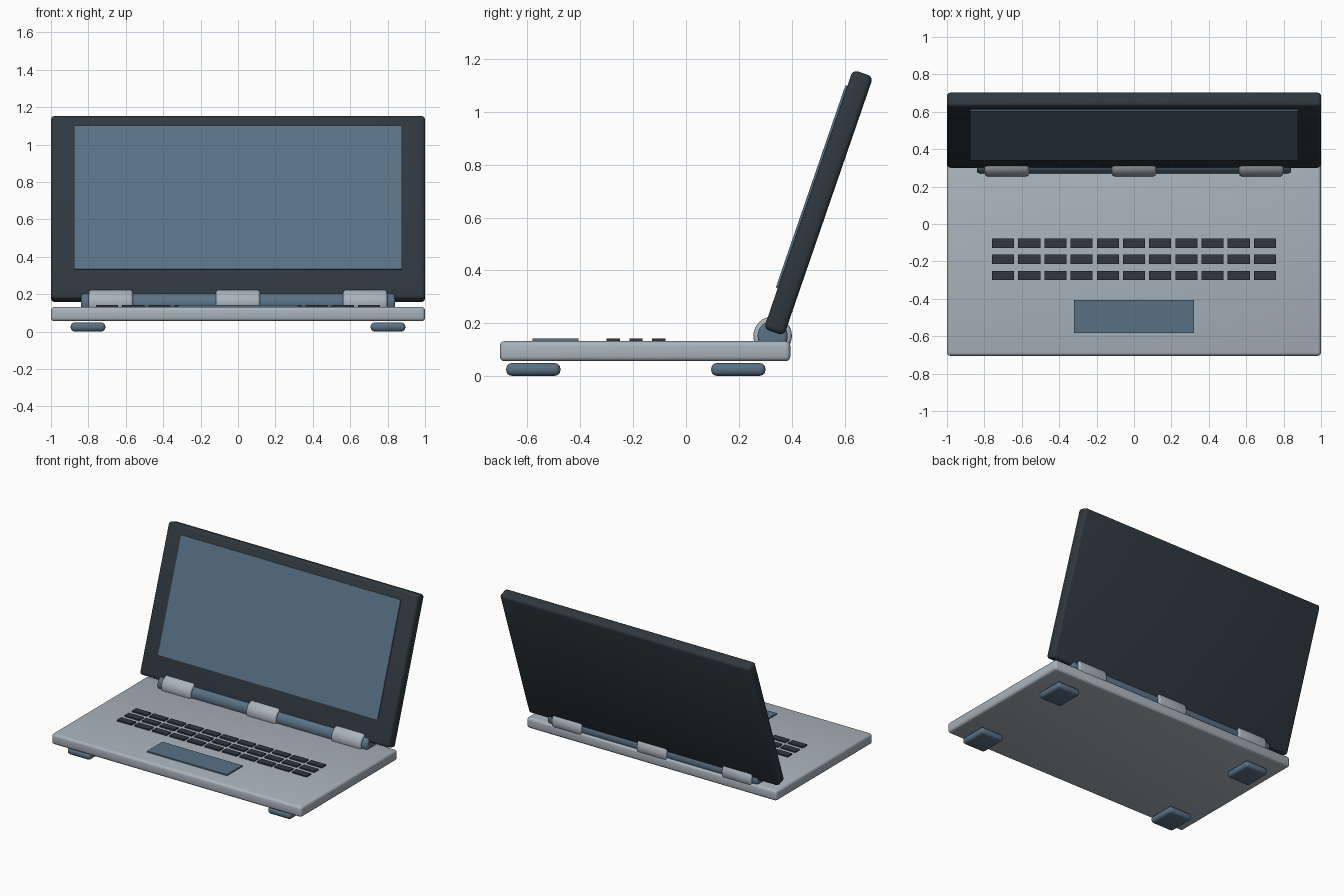
import bpy, math
from mathutils import Vector, Matrix

if "Cube" in bpy.data.objects:
    bpy.data.objects.remove(bpy.data.objects["Cube"])


def material(name, rgb):
    m = bpy.data.materials.new(name)
    m.diffuse_color = (*rgb, 1)
    m.use_nodes = True
    m.node_tree.nodes["Principled BSDF"].inputs["Base Color"].default_value = m.diffuse_color
    return m


SILVER = material("silver_grey", (0.40, 0.455, 0.505))
STEEL = material("steel_blue", (0.100, 0.165, 0.232))
DARK = material("dark_slate", (0.028, 0.040, 0.050))


def finish(name, mat, bevel=0, segments=3):
    o = bpy.context.object
    o.name = name
    o.data.materials.append(mat)
    if bevel:
        b = o.modifiers.new("rounded_edges", 'BEVEL')
        b.width, b.segments = bevel, segments
        b.limit_method, b.angle_limit = 'ANGLE', math.radians(40)
        bpy.ops.object.modifier_apply(modifier=b.name)
        bpy.ops.object.shade_smooth_by_angle(angle=math.radians(35))
    return o


def box(name, centre, size, mat, bevel=0, frame=Matrix()):
    bpy.ops.mesh.primitive_cube_add(size=1)
    o = bpy.context.object
    o.data.transform(Matrix.Diagonal((*size, 1)))
    finish(name, mat, bevel)
    o.matrix_world = frame @ Matrix.Translation(Vector(centre))
    return o


def barrel(name, x, radius, length, mat):
    bpy.ops.mesh.primitive_cylinder_add(vertices=32, radius=radius, depth=length)
    o = bpy.context.object
    o.data.transform(Matrix.Rotation(math.pi / 2, 4, 'Y'))
    finish(name, mat, 0.014)
    o.location = (x, 0.328, 0.152)


# Base slab and its four feet
box("base", (0, -0.155, 0.094), (2, 1.1, 0.076), SILVER, 0.018)
for x in (-0.802, 0.802):
    for y in (-0.578, 0.198):
        box("foot", (x, y, 0.025), (0.185, 0.205, 0.048), STEEL, 0.02)

# Keyboard: three rows of eleven keys
for row in range(3):
    for col in range(11):
        box("key", ((col - 5) * 0.14, -0.103 - row * 0.086, 0.1365),
            (0.118, 0.05, 0.0095), DARK)

# Touchpad
box("touchpad", (0, -0.494, 0.1365), (0.64, 0.175, 0.0095), STEEL)

# Hinge rod with three knuckles
barrel("hinge_rod", 0, 0.057, 1.68, STEEL)
for x in (-0.68, 0, 0.68):
    barrel("hinge_knuckle", x, 0.073, 0.236, SILVER)

# Tilted lid and the screen plate on its front
tilt = Matrix.Translation((0, 0.5015, 0.656)) @ Matrix.Rotation(math.radians(-19), 4, 'X')
box("lid", (0, 0, 0), (2, 0.081, 1.037), DARK, 0.02, tilt)
box("screen", (0, -0.0435, 0.049), (1.755, 0.0095, 0.81), STEEL, 0, tilt)
